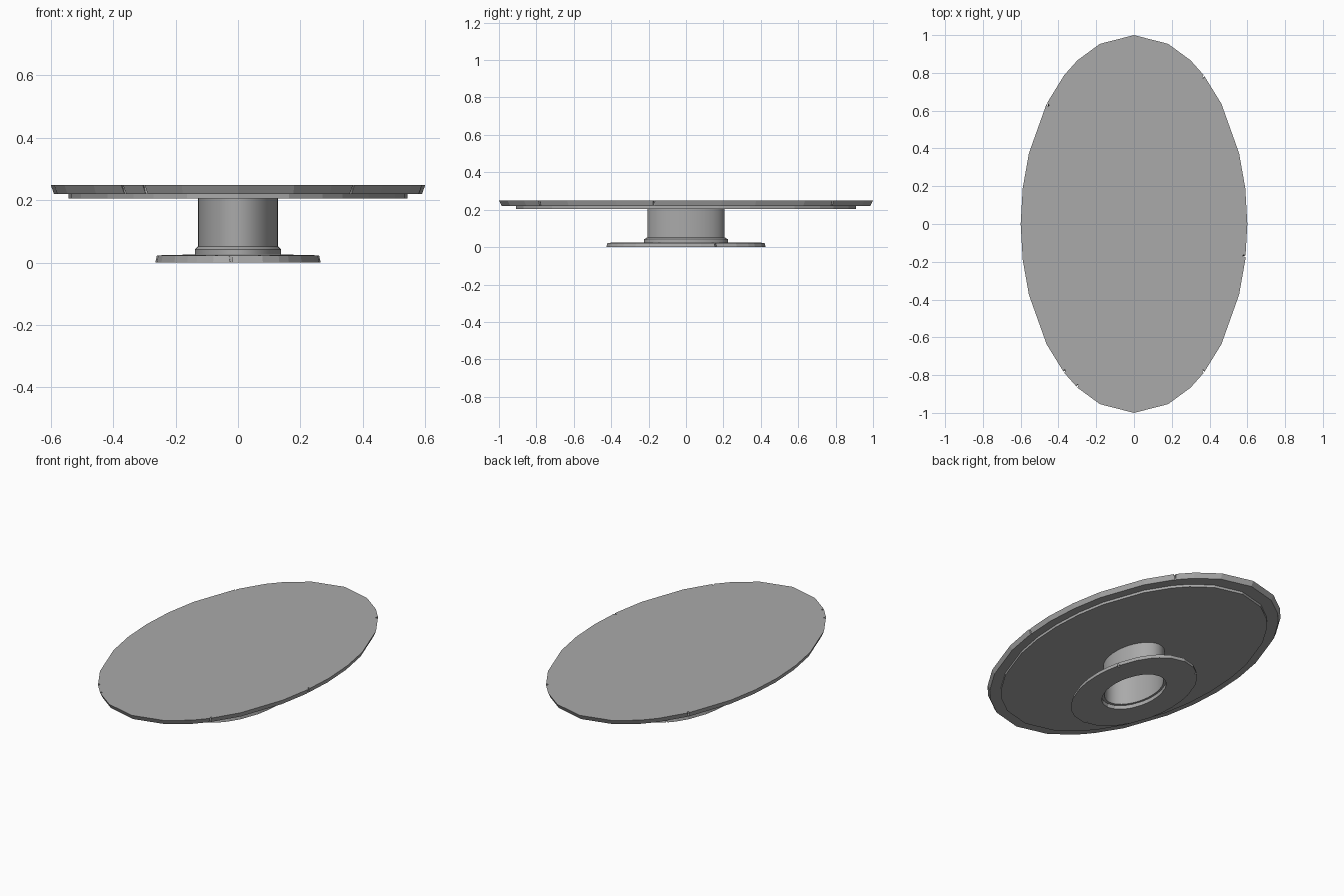
import bpy, bmesh, math
from mathutils import Matrix, Vector

cube = bpy.data.objects.get("Cube")
if cube:
    bpy.data.objects.remove(cube, do_unlink=True)

stone = bpy.data.materials.new("worn_grey")
stone.use_nodes = True
GREY = (0.4, 0.4, 0.4, 1)
stone.diffuse_color = GREY
stone.node_tree.nodes["Principled BSDF"].inputs["Base Color"].default_value = GREY


def finish(bm, name):
    bmesh.ops.recalc_face_normals(bm, faces=bm.faces)
    mesh = bpy.data.meshes.new(name)
    bm.to_mesh(mesh)
    bm.free()
    mesh.materials.append(stone)
    obj = bpy.data.objects.new(name, mesh)
    bpy.context.collection.objects.link(obj)
    return obj


def loft(name, rings, angles, hollow=False):
    """Join oval rings (half width, half length, height); hollow closes the loop."""
    bm = bmesh.new()
    loops = [[bm.verts.new((a * math.sin(t), b * math.cos(t), z)) for t in angles]
             for a, b, z in rings]
    pairs = list(zip(loops, loops[1:]))
    if hollow:
        pairs.append((loops[-1], loops[0]))
    else:
        bm.faces.new(loops[0])
        bm.faces.new(loops[-1])
    n = len(angles)
    for low, high in pairs:
        for i in range(n):
            j = (i + 1) % n
            bm.faces.new((low[i], low[j], high[j], high[i]))
    return finish(bm, name)


def chip(target, a, b, z, spots):
    """Cut thin slanted nicks into an oval edge."""
    bm = bmesh.new()
    for degrees, tilt in spots:
        t = math.radians(degrees)
        x, y = a * math.sin(t), b * math.cos(t)
        place = (Matrix.Translation((x, y, z))
                 @ Matrix.Rotation(math.atan2(y, x), 4, 'Z')
                 @ Matrix.Rotation(tilt, 4, 'X')
                 @ Matrix.Diagonal(Vector((0.03, 0.008, 0.09, 1))))
        bmesh.ops.create_cube(bm, size=1, matrix=place)
    cutter = finish(bm, "nick_cutter")
    cutter.hide_render = True
    mod = target.modifiers.new("nicks", 'BOOLEAN')
    mod.operation, mod.solver, mod.object = 'DIFFERENCE', 'EXACT', cutter
    bpy.context.view_layer.objects.active = target
    bpy.ops.object.modifier_apply(modifier=mod.name)
    bpy.data.objects.remove(cutter, do_unlink=True)


# Uneven hand-cut outline, mirrored over both axes
quarter = [0, 17.5, 30, 38, 50.5, 68, 79]
half = quarter + [90] + [180 - d for d in reversed(quarter[1:])]
outline = [math.radians(d) for d in half + [d + 180 for d in half]]
round_outline = [math.tau * i / 48 for i in range(48)]

# Table top with a recessed lip beneath
top = loft("table_top", [(0.543, 0.91, 0.205), (0.543, 0.91, 0.22),
                         (0.59, 0.985, 0.22), (0.6, 1.0, 0.248)], outline)
chip(top, 0.6, 1.0, 0.235, [(-50.5, 0.2), (38, 0.2), (-142, 0.25),
                            (-150, 0.2), (100, -0.2), (142, -0.2)])

# Hollow column with a stepped collar
column = loft("column", [(0.138, 0.224, 0.022), (0.138, 0.224, 0.042),
                         (0.128, 0.207, 0.052), (0.128, 0.207, 0.206),
                         (0.122, 0.2, 0.206), (0.122, 0.2, 0.022)],
              round_outline, hollow=True)

# Flat foot ring
foot = loft("foot", [(0.134, 0.218, 0), (0.265, 0.426, 0),
                     (0.26, 0.42, 0.023), (0.134, 0.218, 0.026)],
            outline, hollow=True)
chip(foot, 0.268, 0.428, 0.012, [(68, 0.2), (185, 0.2), (-30, -0.2)])

bpy.ops.object.select_all(action='DESELECT')
column.select_set(True)
bpy.context.view_layer.objects.active = column
bpy.ops.object.shade_smooth_by_angle(angle=math.radians(25))
